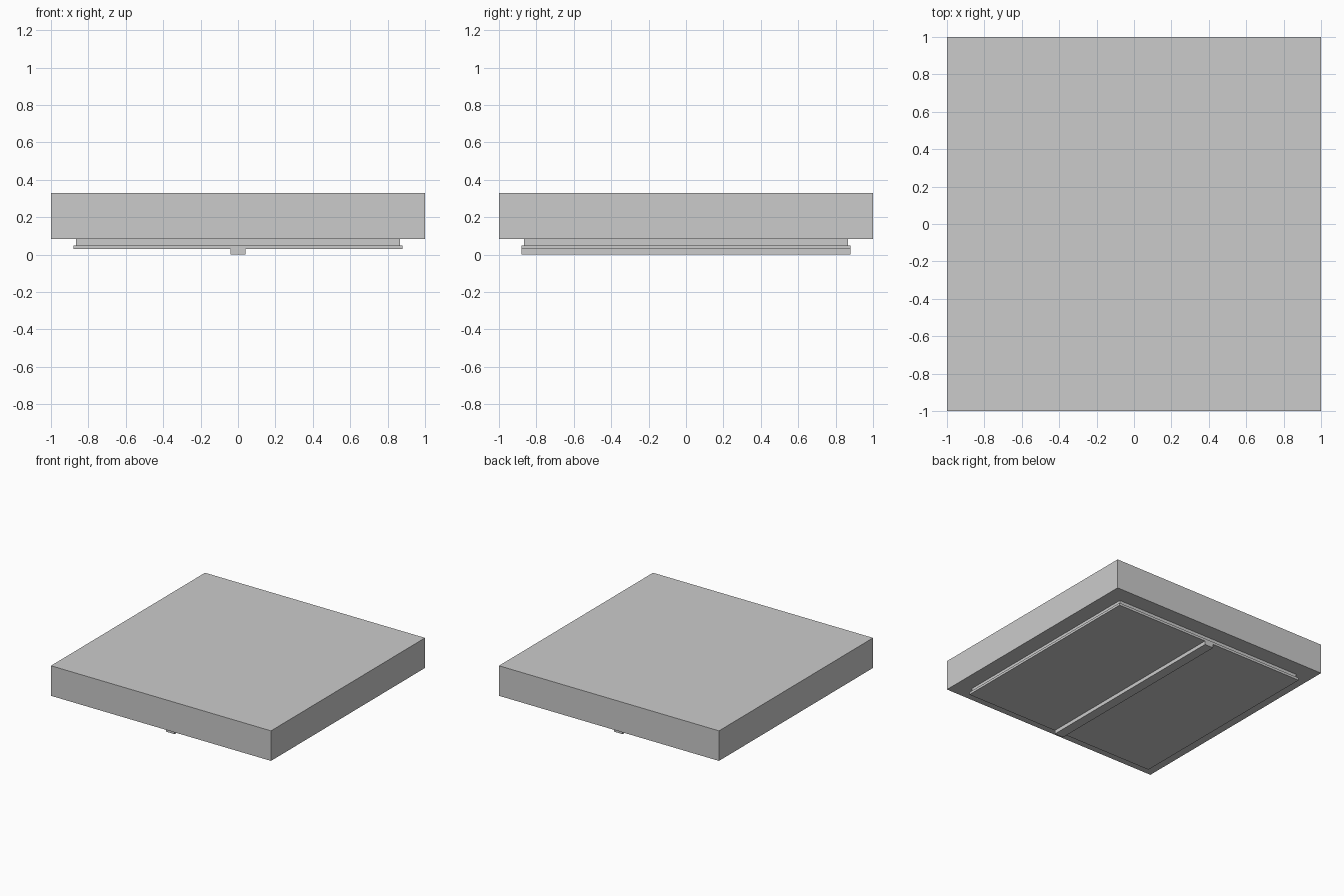
import bpy

if "Cube" in bpy.data.objects:
    bpy.data.objects.remove(bpy.data.objects["Cube"])


def box(name, half_x, half_y, z0, z1):
    """Axis-aligned box centred on x = y = 0, spanning z0 to z1."""
    bpy.ops.mesh.primitive_cube_add(size=1, location=(0, 0, (z0 + z1) / 2))
    ob = bpy.context.object
    ob.name = name
    ob.data.name = name
    ob.scale = (2 * half_x, 2 * half_y, z1 - z0)
    bpy.ops.object.transform_apply(location=False, rotation=False, scale=True)
    return ob


# Thick square slab on top
box("slab", 1.0, 1.0, 0.083, 0.33)
# Recessed neck between slab and base plate
box("neck", 0.865, 0.865, 0.05, 0.083)
# Thin base plate
box("base_plate", 0.88, 0.88, 0.03, 0.05)
# Centre rail running front to back under the plate
box("centre_rail", 0.04, 0.88, 0.0, 0.03)
